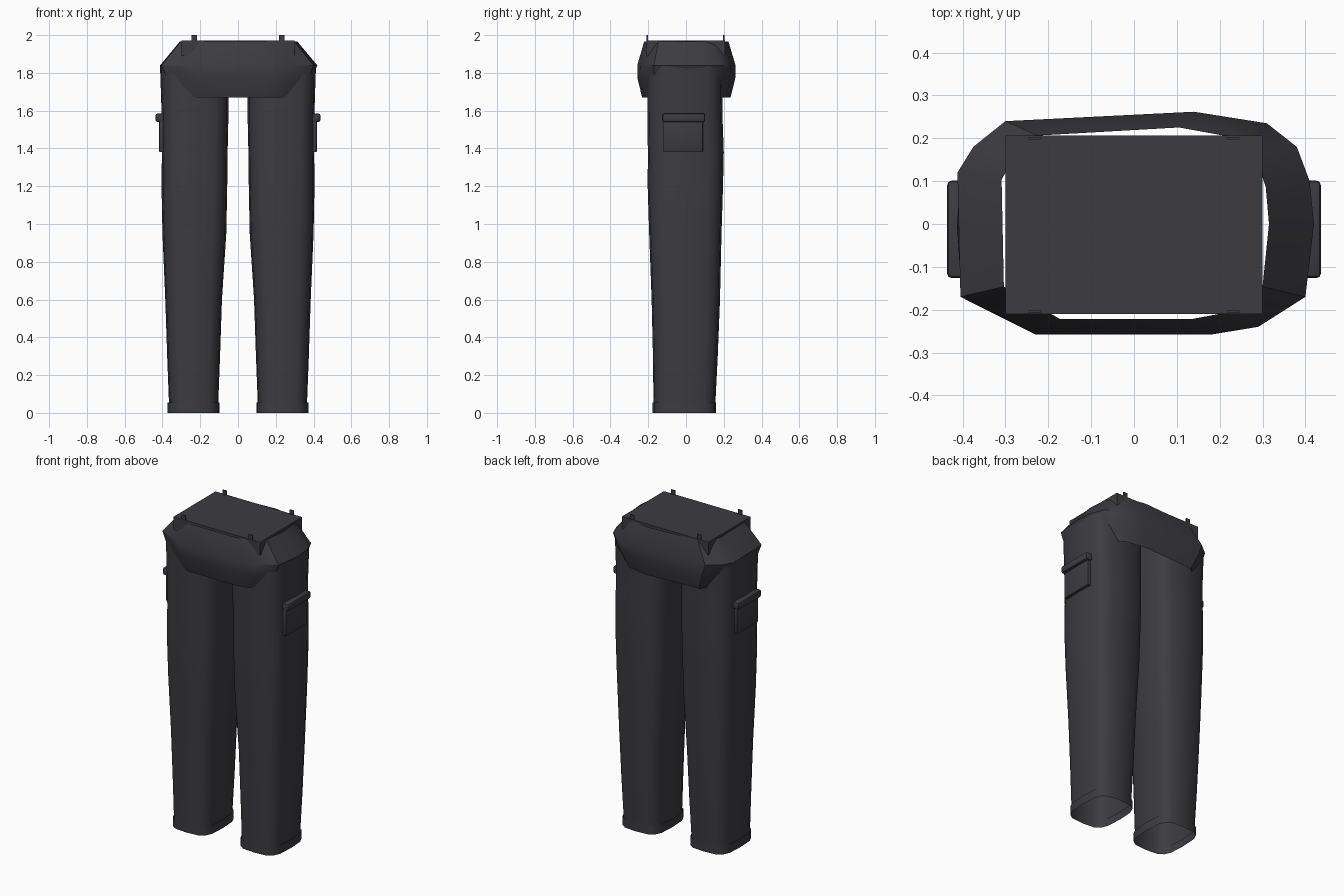
import bpy, bmesh, math

cube = bpy.data.objects.get("Cube")
if cube:
    bpy.data.objects.remove(cube, do_unlink=True)

cloth = bpy.data.materials.new("charcoal cloth")
cloth.use_nodes = True
colour = (0.045, 0.045, 0.053, 1)
cloth.diffuse_color = colour
bsdf = cloth.node_tree.nodes["Principled BSDF"]
bsdf.inputs["Base Color"].default_value = colour
bsdf.inputs["Roughness"].default_value = 0.8


def finish(name, bm, angle=40):
    bmesh.ops.recalc_face_normals(bm, faces=bm.faces)
    mesh = bpy.data.meshes.new(name)
    bm.to_mesh(mesh)
    bm.free()
    mesh.materials.append(cloth)
    ob = bpy.data.objects.new(name, mesh)
    bpy.context.collection.objects.link(ob)
    bpy.ops.object.select_all(action='DESELECT')
    ob.select_set(True)
    bpy.context.view_layer.objects.active = ob
    bpy.ops.object.shade_smooth_by_angle(angle=math.radians(angle))
    return ob


def loft(name, rings, angle=40):
    """Open tube skinned through equal-length rings of points."""
    bm = bmesh.new()
    loops = [[bm.verts.new(p) for p in ring] for ring in rings]
    for a, b in zip(loops, loops[1:]):
        for i in range(len(a)):
            j = (i + 1) % len(a)
            bm.faces.new((a[i], a[j], b[j], b[i]))
    return finish(name, bm, angle)


def box(name, x0, x1, y0, y1, z0, z1, bevel=0.0):
    bm = bmesh.new()
    bmesh.ops.create_cube(bm, size=1)
    for v in bm.verts:
        v.co = ((x0 + x1) / 2 + v.co.x * (x1 - x0),
                (y0 + y1) / 2 + v.co.y * (y1 - y0),
                (z0 + z1) / 2 + v.co.z * (z1 - z0))
    if bevel:
        bmesh.ops.bevel(bm, geom=bm.edges[:], offset=bevel, segments=2,
                        affect='EDGES', profile=0.5)
    return finish(name, bm, 30)


def leg_ring(side, z, x0, x1, y0, y1, sides=16, power=0.55):
    """Rounded-square section between the given limits."""
    ring = []
    for i in range(sides):
        a = math.tau * i / sides
        c, s = math.cos(a), math.sin(a)
        px = math.copysign(abs(c) ** power, c)
        py = math.copysign(abs(s) ** power, s)
        ring.append((side * ((x0 + x1) / 2 + px * (x1 - x0) / 2),
                     (y0 + y1) / 2 + py * (y1 - y0) / 2, z))
    return ring


# Leg limits: height, inner x, outer x, front y, back y
LEG = [
    (0.04, 0.105, 0.365, -0.172, 0.155),
    (0.30, 0.095, 0.375, -0.175, 0.168),
    (0.60, 0.085, 0.385, -0.182, 0.180),
    (0.95, 0.062, 0.400, -0.195, 0.188),
    (1.20, 0.057, 0.405, -0.203, 0.196),
    (1.38, 0.055, 0.403, -0.202, 0.200),
    (1.60, 0.050, 0.405, -0.205, 0.192),
    (1.84, 0.050, 0.413, -0.205, 0.195),
]

for label, side in (("left", 1), ("right", -1)):
    loft(label + "_leg", [leg_ring(side, *row) for row in LEG], 60)
    # Cuff band around the hem
    loft(label + "_cuff",
         [leg_ring(side, z, 0.098, 0.372, -0.177, 0.16) for z in (0, 0.055)])
    # Thigh pocket and its flap
    xs = sorted((side * 0.37, side * 0.418))
    box(label + "_pocket", *xs, -0.12, 0.09, 1.38, 1.56, 0.006)
    xs = sorted((side * 0.37, side * 0.436))
    box(label + "_pocket_flap", *xs, -0.126, 0.101, 1.54, 1.585, 0.01)

# Hip shell: faceted ring flaring out from the waist, tucked into the legs below
WIDEST = [(0.42, 0), (0.41, 0.1), (0.38, 0.18), (0.31, 0.235), (0.14, 0.262),
          (-0.3, 0.24), (-0.375, 0.18), (-0.412, 0.12), (-0.405, -0.17),
          (-0.23, -0.258), (0.18, -0.258), (0.29, -0.24), (0.4, -0.17)]


def hip_ring(z, kx, ky):
    return [(x * kx, y * ky, z) for x, y in WIDEST]


loft("hip_shell", [hip_ring(1.965, 0.75, 0.86), hip_ring(1.84, 1, 1),
                   hip_ring(1.77, 0.93, 0.995), hip_ring(1.67, 0.8, 0.9)], 35)

# Waist block closing the top
box("waist_block", -0.3, 0.3, -0.21, 0.206, 1.89, 1.972)

# Flat belt tabs standing above the waist
for end, y in (("front", -0.205), ("back", 0.2)):
    for label, side in (("left", 1), ("right", -1)):
        x = side * 0.232
        box(f"{end}_{label}_belt_tab", x - 0.014, x + 0.014,
            y - 0.003, y + 0.003, 1.95, 2.0)
